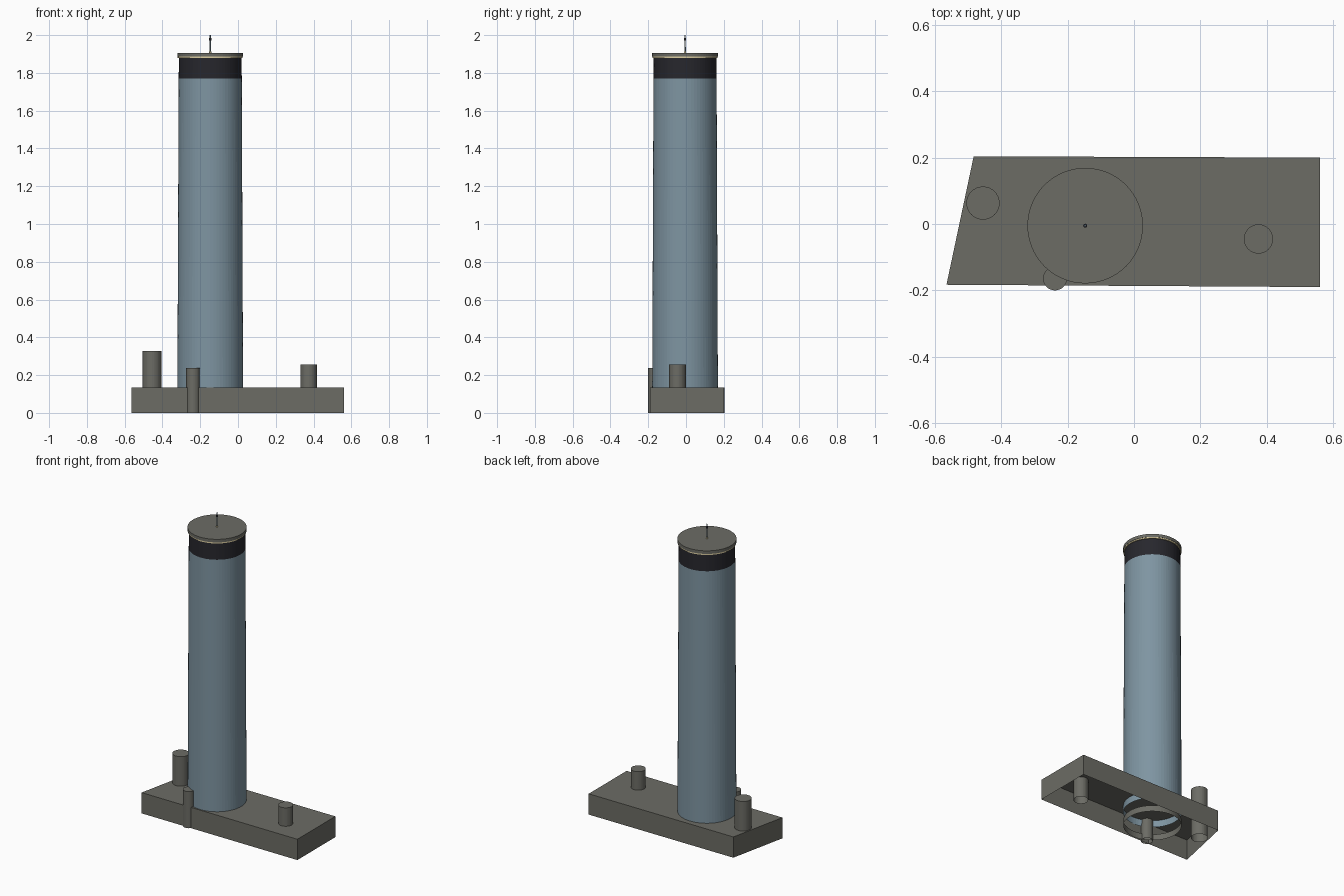
import bpy, bmesh, math

cube = bpy.data.objects.get("Cube")
if cube:
    bpy.data.objects.remove(cube, do_unlink=True)


def material(name, rgb):
    m = bpy.data.materials.new(name)
    m.use_nodes = True
    m.diffuse_color = (*rgb, 1)
    m.node_tree.nodes["Principled BSDF"].inputs["Base Color"].default_value = (*rgb, 1)
    return m


STONE = material("warm grey", (0.15, 0.15, 0.13))
BLUE = material("slate blue", (0.21, 0.30, 0.36))
DARK = material("charcoal", (0.02, 0.02, 0.026))
CREAM = material("pale gold", (0.72, 0.62, 0.36))


def extrude(name, bottom, top, z0, z1, mat, cap_top=True, cap_bottom=False):
    """Walls between two matching outlines, with optional caps."""
    bm = bmesh.new()
    low = [bm.verts.new((x, y, z0)) for x, y in bottom]
    high = [bm.verts.new((x, y, z1)) for x, y in top]
    n = len(low)
    for i in range(n):
        j = (i + 1) % n
        bm.faces.new((low[i], low[j], high[j], high[i]))
    if cap_top:
        bm.faces.new(high)
    if cap_bottom:
        bm.faces.new(low[::-1])
    mesh = bpy.data.meshes.new(name)
    bm.to_mesh(mesh)
    bm.free()
    mesh.materials.append(mat)
    ob = bpy.data.objects.new(name, mesh)
    bpy.context.collection.objects.link(ob)
    return ob


def circle(c, r, n):
    return [(c[0] + r * math.cos(math.tau * i / n), c[1] + r * math.sin(math.tau * i / n))
            for i in range(n)]


def drum(name, c, r0, r1, z0, z1, mat, n=64, **caps):
    return extrude(name, circle(c, r0, n), circle(c, r1, n), z0, z1, mat, **caps)


# Hollow podium with one slanted end
outline = [(-0.565, -0.183), (0.56, -0.19), (0.56, 0.2), (-0.483, 0.204)]
extrude("podium", outline, outline, 0, 0.135, STONE)

# Round stubs, open underneath
drum("tall_stub", (-0.455, 0.063), 0.05, 0.05, 0, 0.327, STONE, n=32)
drum("right_stub", (0.375, -0.045), 0.044, 0.044, 0, 0.255, STONE, n=32)
drum("front_stub", (-0.238, -0.164), 0.036, 0.036, 0, 0.238, STONE, n=32)

# Tapered tower, standing over a low footing ring
C = (-0.147, -0.005)
drum("footing_ring", C, 0.173, 0.173, 0, 0.04, STONE, cap_top=False)
drum("tower_shaft", C, 0.174, 0.167, 0.09, 1.77, BLUE, cap_top=False)
drum("dark_band", C, 0.167, 0.166, 1.77, 1.88, DARK, cap_top=False)

# Roof disc with a thin pale rim beneath it
drum("roof_rim", C, 0.172, 0.172, 1.878, 1.886, CREAM, cap_bottom=True)
drum("roof_disc", C, 0.174, 0.174, 1.886, 1.906, STONE, cap_bottom=True)

# Slender mast
drum("mast", C, 0.004, 0.003, 1.906, 2.0, BLUE, n=12)
drum("mast_collar", C, 0.006, 0.006, 1.972, 1.986, DARK, n=12, cap_bottom=True)
drum("mast_foot", C, 0.006, 0.006, 1.906, 1.912, CREAM, n=12)
